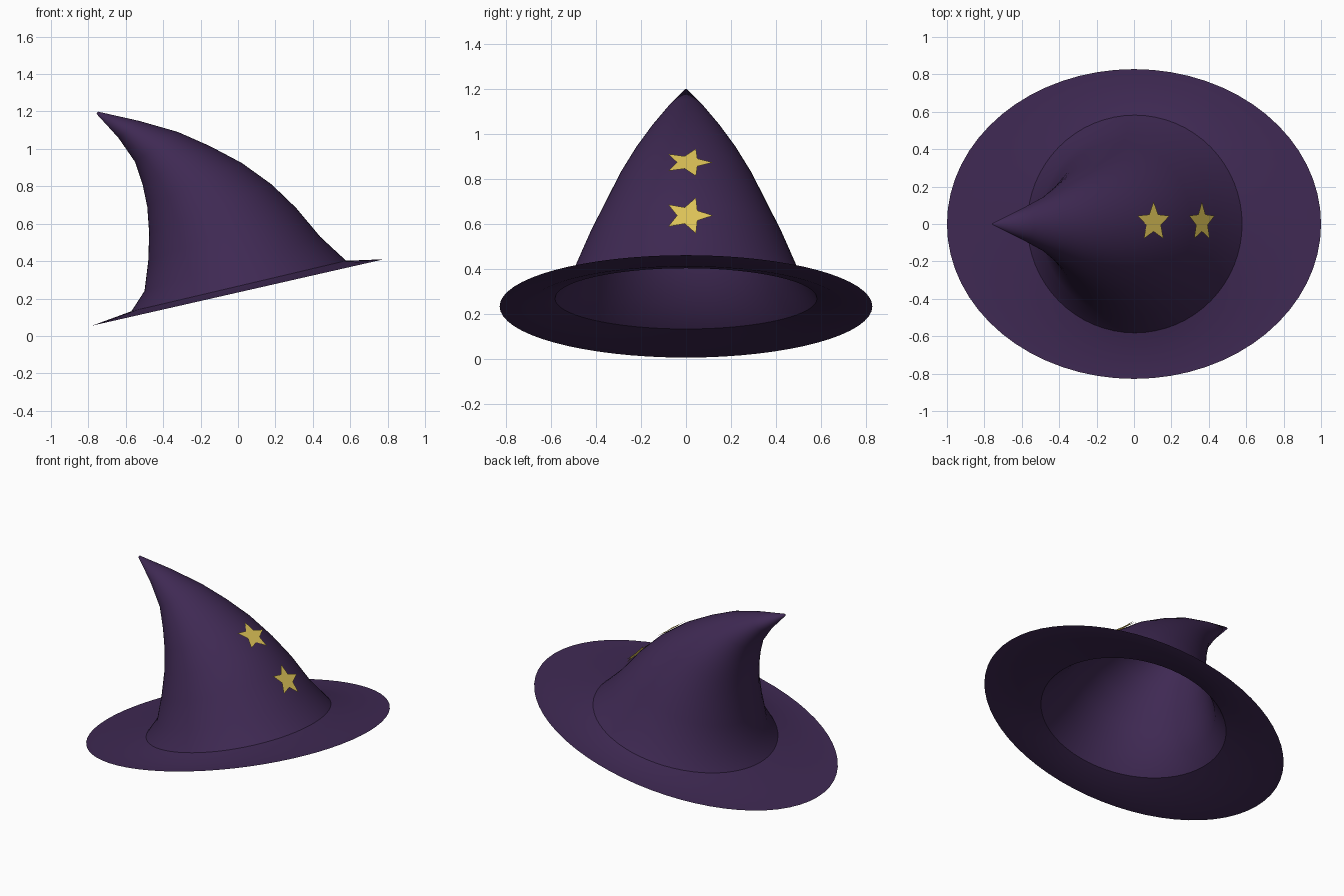
import bpy, bmesh, math
from mathutils import Vector

if "Cube" in bpy.data.objects:
    bpy.data.objects.remove(bpy.data.objects["Cube"])

SEG = 64


def material(name, rgb):
    m = bpy.data.materials.new(name)
    m.diffuse_color = (*rgb, 1.0)
    m.use_nodes = True
    m.node_tree.nodes["Principled BSDF"].inputs["Base Color"].default_value = m.diffuse_color
    return m


purple = material("deep purple", (0.049, 0.022, 0.086))
gold = material("star gold", (0.74, 0.56, 0.10))


def finish(bm, name, mat, smooth=True):
    mesh = bpy.data.meshes.new(name)
    bm.to_mesh(mesh)
    bm.free()
    mesh.materials.append(mat)
    for p in mesh.polygons:
        p.use_smooth = smooth
    ob = bpy.data.objects.new(name, mesh)
    bpy.context.collection.objects.link(ob)
    return ob


def loft(name, rings, mat, cap=False):
    """Skin rings given as (left point, right point, half depth)."""
    bm = bmesh.new()
    loops = []
    for (x0, z0), (x1, z1), ry in rings:
        a, b = Vector((x0, 0, z0)), Vector((x1, 0, z1))
        mid, half = (a + b) / 2, (b - a) / 2
        loops.append([bm.verts.new(mid + half * math.cos(t) + Vector((0, ry * math.sin(t), 0)))
                      for t in (2 * math.pi * i / SEG for i in range(SEG))])
    for lo, hi in zip(loops, loops[1:]):
        for i in range(SEG):
            j = (i + 1) % SEG
            bm.faces.new((lo[i], lo[j], hi[j], hi[i]))
    if cap:
        bm.faces.new(loops[-1])
    return finish(bm, name, mat)


# Tilted brim: flat outer band, inner band rising slightly to the crown
def tilt(x):
    return (x, 0.2325 + 0.2275 * x)


base = ((-0.57, 0.132), (0.578, 0.402), 0.582)
loft("brim", [
    (tilt(-1.0), tilt(1.0), 0.828),
    (tilt(-0.78), tilt(0.78), 0.70),
    base,
], purple)

# Open crown, bending over to the left
loft("crown", [
    base,
    ((-0.50, 0.24), (0.44, 0.53), 0.50),
    ((-0.48, 0.40), (0.31, 0.685), 0.43),
    ((-0.475, 0.55), (0.18, 0.81), 0.36),
    ((-0.485, 0.69), (0.02, 0.925), 0.295),
    ((-0.51, 0.81), (-0.15, 1.015), 0.23),
    ((-0.55, 0.93), (-0.32, 1.09), 0.16),
    ((-0.64, 1.06), (-0.53, 1.15), 0.085),
    ((-0.757, 1.188), (-0.748, 1.199), 0.006),
], purple, cap=True)


# Flat star plates resting on the sloping side of the crown
def star(name, x, z, slope):
    along = Vector((math.cos(slope), 0, -math.sin(slope)))
    side = Vector((0, 1, 0))
    center = Vector((x, 0.01, z))
    bm = bmesh.new()
    hub = bm.verts.new(center)
    rim = []
    for i in range(10):
        r = 0.11 if i % 2 == 0 else 0.05
        t = math.pi * i / 5
        rim.append(bm.verts.new(center + side * r * math.cos(t) - along * r * math.sin(t)))
    for i in range(10):
        bm.faces.new((hub, rim[i], rim[(i + 1) % 10]))
    return finish(bm, name, gold, smooth=False)


star("upper_star", 0.105, 0.872, math.radians(35.5))
star("lower_star", 0.363, 0.636, math.radians(49.5))
